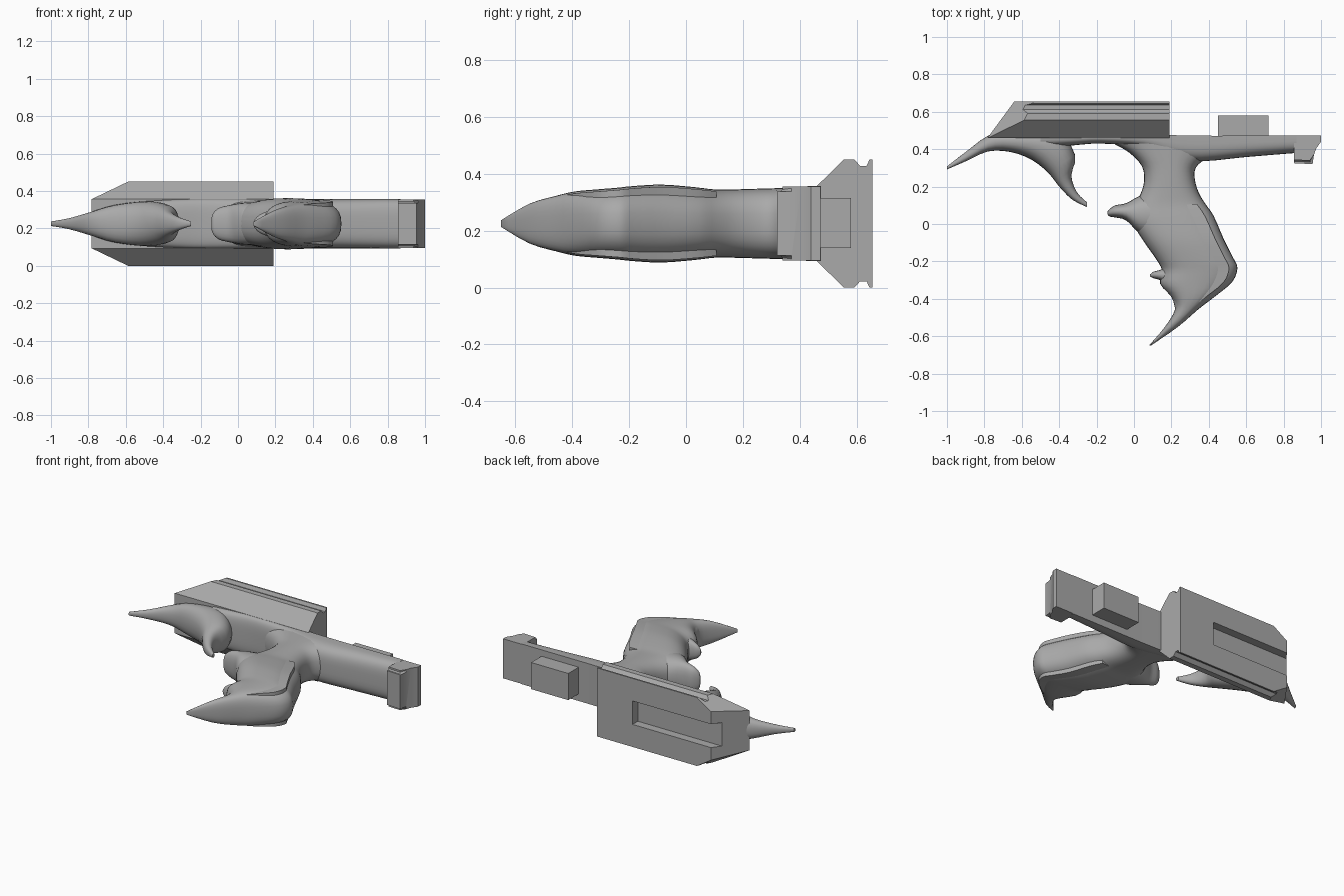
import bpy, bmesh, math
from mathutils import Vector

cube = bpy.data.objects.get("Cube")
if cube:
    bpy.data.objects.remove(cube, do_unlink=True)

MID = 0.225  # height of the symmetry plane
grey = bpy.data.materials.new("plain_grey")
grey.use_nodes = True
tone = (0.4, 0.4, 0.4, 1)
grey.diffuse_color = tone
grey.node_tree.nodes["Principled BSDF"].inputs["Base Color"].default_value = tone


def finish(name, bm, smooth=True):
    bmesh.ops.recalc_face_normals(bm, faces=bm.faces)
    mesh = bpy.data.meshes.new(name)
    bm.to_mesh(mesh)
    bm.free()
    mesh.materials.append(grey)
    ob = bpy.data.objects.new(name, mesh)
    bpy.context.collection.objects.link(ob)
    bpy.ops.object.select_all(action='DESELECT')
    ob.select_set(True)
    bpy.context.view_layer.objects.active = ob
    if smooth:
        bpy.ops.object.shade_smooth_by_angle(angle=math.radians(35))
    return ob


def spline(rows, steps):
    """Smooth curve through rows of station values."""
    rows = [Vector(r) for r in rows]
    out = []
    for i in range(len(rows) - 1):
        a, b = rows[i], rows[i + 1]
        p, q = rows[max(i - 1, 0)], rows[min(i + 2, len(rows) - 1)]
        for s in range(steps):
            t = s / steps
            out.append(b * (t * t * (3 - 2 * t)) + a * (1 - t * t * (3 - 2 * t))
                       + (b - p) * 0.5 * (t * (1 - t) ** 2) - (q - a) * 0.5 * (t * t * (1 - t)))
    return out + [rows[-1]]


def loft(name, stations, power=2.3, flat_back=False, steps=3, n=24):
    """Station: chord start x, y, chord end x, y, half thickness."""
    bm = bmesh.new()
    rings = []
    for x1, y1, x2, y2, h in spline(stations, steps):
        ring = []
        for i in range(n):
            ang = math.pi * (i / (n - 1) - 0.5) if flat_back else math.tau * i / n
            c, s = math.cos(ang), math.sin(ang)
            c = math.copysign(abs(c) ** (2 / power), c)
            s = math.copysign(abs(s) ** (2 / power), s)
            t = 1 - c if flat_back else 0.5 - 0.5 * c
            ring.append(bm.verts.new((x1 + (x2 - x1) * t, y1 + (y2 - y1) * t, MID + h * s)))
        rings.append(ring)
    for a, b in zip(rings, rings[1:]):
        for i in range(n):
            j = (i + 1) % n
            bm.faces.new((a[i], a[j], b[j], b[i]))
    bm.faces.new(rings[0])
    bm.faces.new(rings[-1])
    return finish(name, bm)


def prism(points, vector):
    bm = bmesh.new()
    face = bm.faces.new([bm.verts.new(p) for p in points])
    res = bmesh.ops.extrude_face_region(bm, geom=[face])
    verts = [g for g in res["geom"] if isinstance(g, bmesh.types.BMVert)]
    bmesh.ops.translate(bm, verts=verts, vec=vector)
    return bm


def box(name, lo, hi):
    pts = [(lo[0], lo[1], lo[2]), (hi[0], lo[1], lo[2]), (hi[0], hi[1], lo[2]), (lo[0], hi[1], lo[2])]
    return finish(name, prism(pts, (0, 0, hi[2] - lo[2])), False)


# Wide housing with grooved edges and a wedge-cut front
half = [(.46, .132), (.555, .225), (.592, .225), (.612, .203), (.635, .203), (.645, .225), (.655, .225)]
section = [(.19, y, MID + h) for y, h in half] + [(.19, y, MID - h) for y, h in reversed(half)]
bm = prism(section, (-1.1, 0, 0))
for point, normal in [((-.64, .655, MID), (-.19, .14, 0)),
                      ((-.58, .57, .45), (-.14, .07, .22)),
                      ((-.58, .57, 0), (-.14, .07, -.22))]:
    cut = bmesh.ops.bisect_plane(bm, geom=bm.verts[:] + bm.edges[:] + bm.faces[:],
                                 plane_co=point, plane_no=normal, clear_outer=True)
    edges = [g for g in cut["geom_cut"] if isinstance(g, bmesh.types.BMEdge)]
    bmesh.ops.contextual_create(bm, geom=edges)
housing = finish("housing", bm, False)

# Open slot in the housing's back face
cutter = box("slot_cutter", (-1.2, .6, MID - .077), (-.07, .8, MID + .077))
cutter.hide_render = True
mod = housing.modifiers.new("slot", 'BOOLEAN')
mod.object, mod.operation, mod.solver = cutter, 'DIFFERENCE', 'EXACT'
bpy.context.view_layer.objects.active = housing
bpy.ops.object.modifier_apply(modifier=mod.name)
bpy.data.objects.remove(cutter, do_unlink=True)

# Pointed nose curling down into the front half of the finger ring
loft("nose_and_front_guard", [
    (-1, .292, -1, .308, .012), (-.9, .335, -.9, .385, .03), (-.78, .388, -.78, .472, .065),
    (-.66, .385, -.66, .5, .1), (-.55, .345, -.42, .5, .12), (-.46, .275, -.315, .37, .1),
    (-.4, .2, -.335, .26, .065), (-.33, .13, -.305, .17, .035), (-.25, .09, -.25, .115, .012)])

# Long bar and its end cap
loft("bar", [
    (-.5, .41, -.5, .475, .12), (-.33, .42, -.33, .475, .13), (-.18, .43, -.18, .475, .132),
    (.05, .41, .05, .475, .132), (.2, .35, .2, .475, .132), (.36, .335, .36, .472, .132),
    (.6, .358, .6, .472, .132), (.87, .38, .87, .472, .132)], power=3.5, flat_back=True)
cap = [(.855, .472), (1, .472), (1, .44), (.975, .405), (.962, .37), (.955, .32), (.855, .325)]
bm = prism([(x, y, MID - .13) for x, y in cap], (0, 0, .26))
front = [e for e in bm.edges if all(v.co.y < .38 for v in e.verts)
         and abs(e.verts[0].co.z - e.verts[1].co.z) < .01]
bmesh.ops.bevel(bm, geom=front, offset=.018, segments=3, affect='EDGES')
finish("end_cap", bm)
box("rear_block", (.45, .46, .14), (.72, .58, .315))

# Grip: neck, swelling palm and pointed tail
grip = [
    (-.13, .44, .5, .42, .128), (-.03, .385, .385, .35, .126), (.042, .31, .33, .3, .124),
    (.054, .23, .325, .24, .122), (.035, .16, .345, .17, .12), (0, .09, .38, .11, .12),
    (-.01, .015, .425, .045, .128), (.05, -.09, .48, -.08, .137), (.12, -.19, .53, -.18, .132),
    (.15, -.25, .553, -.235, .126), (.14, -.32, .525, -.31, .12), (.2, -.39, .43, -.39, .113),
    (.22, -.455, .345, -.455, .098), (.165, -.55, .235, -.55, .07), (.08, -.65, .09, -.65, .012)]
loft("grip", grip, power=2.6, n=32)

# Raised side panels of the palm, stopping short of the back strap
palm = []
for x1, y1, x2, y2, h in grip[5:13]:
    k = 1 - .045 / (x2 - x1)
    palm.append((x1, y1, x1 + (x2 - x1) * k, y1 + (y2 - y1) * k, h * .94))
loft("palm_panel", palm, power=2.8, flat_back=True, n=32)

# Rear hook of the finger ring and the small finger spur
loft("rear_guard_hook", [
    (.12, -.08, .12, .17, .115), (.03, -.05, .03, .15, .112), (-.04, .018, -.04, .112, .1),
    (-.1, .035, -.1, .1, .085), (-.13, .04, -.13, .08, .06), (-.142, .052, -.142, .066, .03)])
loft("finger_spur", [
    (.2, -.33, .2, -.22, .08), (.14, -.3, .14, -.245, .06), (.105, -.29, .105, -.255, .04),
    (.085, -.28, .085, -.27, .015)], n=16)
